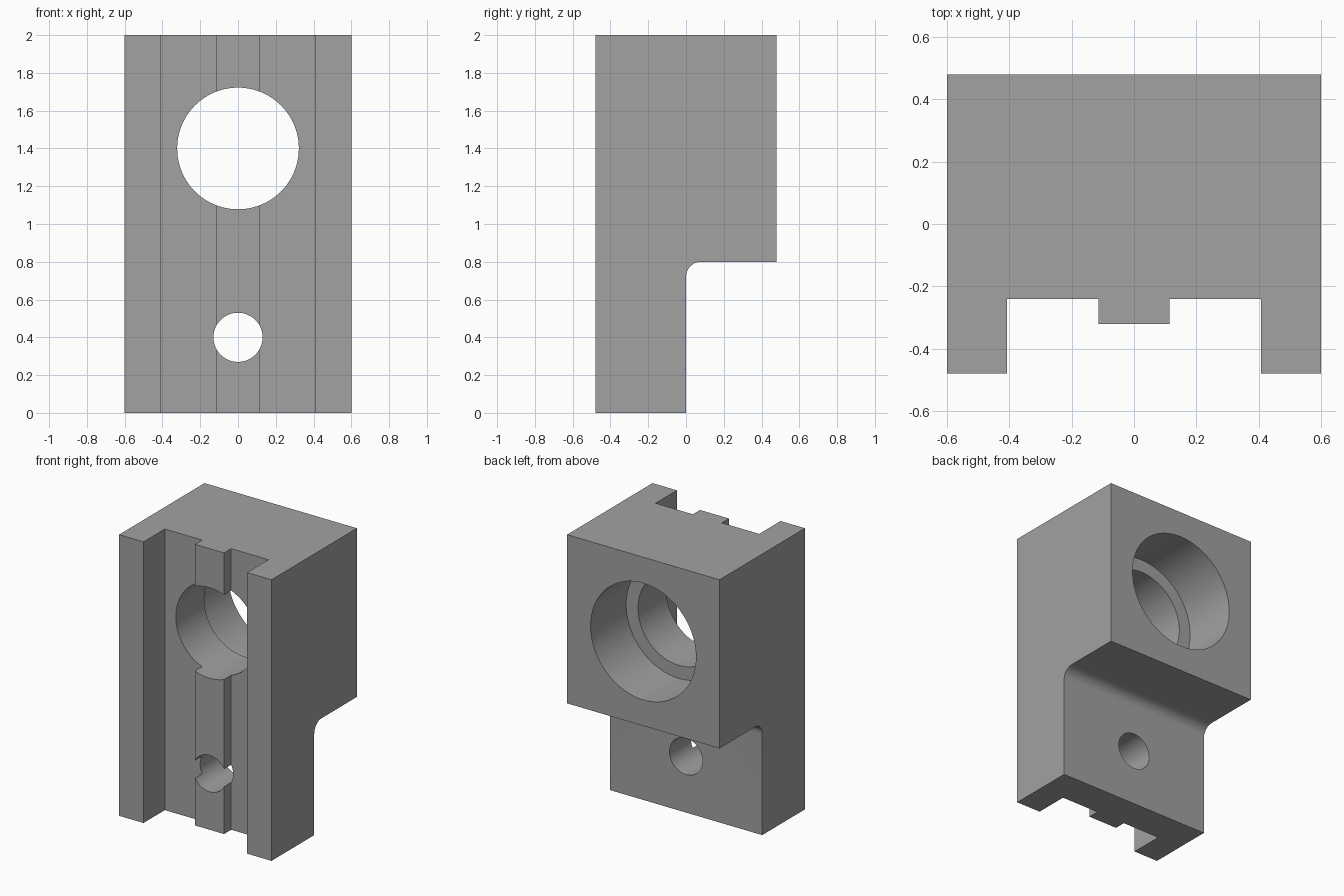
import bpy, bmesh
from math import sin, cos, pi, radians
from mathutils import Vector, Matrix

cube = bpy.data.objects.get("Cube")
if cube:
    bpy.data.objects.remove(cube, do_unlink=True)

grey = bpy.data.materials.new("plain grey")
grey.use_nodes = True
colour = (0.36, 0.36, 0.36, 1)
grey.diffuse_color = colour
grey.node_tree.nodes["Principled BSDF"].inputs["Base Color"].default_value = colour


def make_object(name, bm):
    bmesh.ops.recalc_face_normals(bm, faces=bm.faces)
    mesh = bpy.data.meshes.new(name)
    bm.to_mesh(mesh)
    bm.free()
    mesh.materials.append(grey)
    obj = bpy.data.objects.new(name, mesh)
    bpy.context.collection.objects.link(obj)
    return obj


def extrude_profile(name, points, direction):
    bm = bmesh.new()
    face = bm.faces.new([bm.verts.new(p) for p in points])
    result = bmesh.ops.extrude_face_region(bm, geom=[face], use_keep_orig=True)
    moved = [g for g in result["geom"] if isinstance(g, bmesh.types.BMVert)]
    bmesh.ops.translate(bm, verts=moved, vec=Vector(direction))
    return make_object(name, bm)


def bore(name, radius, z, y_front, y_back):
    bm = bmesh.new()
    place = Matrix.Translation((0, (y_front + y_back) / 2, z)) @ Matrix.Rotation(pi / 2, 4, "X")
    bmesh.ops.create_cone(bm, cap_ends=True, segments=96, radius1=radius,
                          radius2=radius, depth=y_back - y_front, matrix=place)
    return make_object(name, bm)


# Block with a slotted front and a raised centre rib
half = [(0.6, 0.48), (0.6, -0.48), (0.408, -0.48), (0.408, -0.24),
        (0.114, -0.24), (0.114, -0.32)]
plan = half + [(-x, y) for x, y in reversed(half)]
block = extrude_profile("bracket_block", [(x, y, 0) for x, y in plan], (0, 0, 2))

# Lower back notch with a filleted inner corner
fillet = 0.08
side = [(0, -0.2), (0.7, -0.2), (0.7, 0.8)]
for i in range(13):
    a = pi / 2 * (1 + i / 12)
    side.append((fillet + fillet * cos(a), 0.8 - fillet + fillet * sin(a)))
notch = extrude_profile("notch_cutter", [(-0.8, y, z) for y, z in side], (1.6, 0, 0))

# Large stepped bore and small bolt hole
cutters = [notch,
           bore("main_bore_cutter", 0.322, 1.4, -0.7, 0.7),
           bore("counterbore_cutter", 0.415, 1.4, 0.08, 0.7),
           bore("bolt_hole_cutter", 0.13, 0.4, -0.7, 0.7)]

bpy.ops.object.select_all(action="DESELECT")
block.select_set(True)
bpy.context.view_layer.objects.active = block
for cutter in cutters:
    cutter.hide_render = True
    mod = block.modifiers.new(cutter.name, "BOOLEAN")
    mod.operation = "DIFFERENCE"
    mod.solver = "EXACT"
    mod.object = cutter
    bpy.ops.object.modifier_apply(modifier=mod.name)
    bpy.data.objects.remove(cutter, do_unlink=True)

bpy.ops.object.shade_smooth_by_angle(angle=radians(30))
